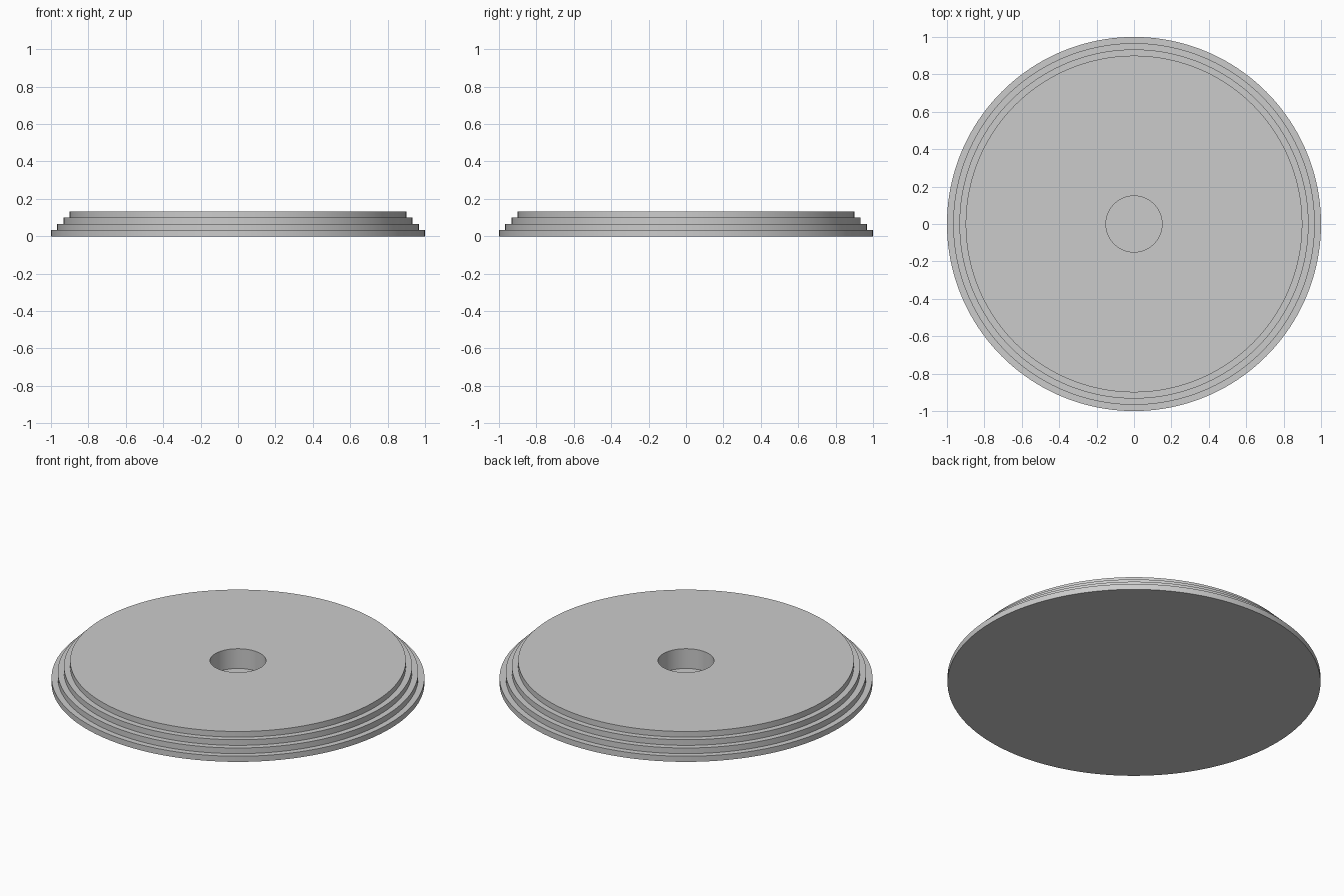
import bpy
import bmesh
import math

cube = bpy.data.objects.get("Cube")
if cube:
    bpy.data.objects.remove(cube, do_unlink=True)

SEGMENTS = 160
STEPS = 4
STEP = 1 / 30            # height and setback of each tier
HOLE_RADIUS = 0.15
HOLE_FLOOR = STEP / 2

# Plain grey material
grey = bpy.data.materials.new("light grey")
grey.use_nodes = True
colour = (0.6, 0.6, 0.6, 1)
grey.diffuse_color = colour
grey.node_tree.nodes["Principled BSDF"].inputs["Base Color"].default_value = colour

# Half profile: underside, stepped rim, top, blind centre hole
profile = [(0, 0)]
for i in range(STEPS):
    radius = 1 - i * STEP
    profile += [(radius, i * STEP), (radius, (i + 1) * STEP)]
profile += [(HOLE_RADIUS, STEPS * STEP), (HOLE_RADIUS, HOLE_FLOOR), (0, HOLE_FLOOR)]

# Turn the profile around the vertical axis
bm = bmesh.new()
verts = [bm.verts.new((r, 0, z)) for r, z in profile]
edges = [bm.edges.new(pair) for pair in zip(verts, verts[1:])]
bmesh.ops.spin(bm, geom=verts + edges, cent=(0, 0, 0), axis=(0, 0, 1),
               angle=math.tau, steps=SEGMENTS, use_merge=False)
bmesh.ops.remove_doubles(bm, verts=bm.verts, dist=1e-5)
bmesh.ops.recalc_face_normals(bm, faces=bm.faces)

mesh = bpy.data.meshes.new("stepped_disc")
bm.to_mesh(mesh)
bm.free()
mesh.materials.append(grey)
disc = bpy.data.objects.new("stepped_disc", mesh)
bpy.context.collection.objects.link(disc)

# Smooth walls, crisp step edges
bpy.ops.object.select_all(action="DESELECT")
disc.select_set(True)
bpy.context.view_layer.objects.active = disc
bpy.ops.object.shade_smooth_by_angle(angle=math.radians(30))
